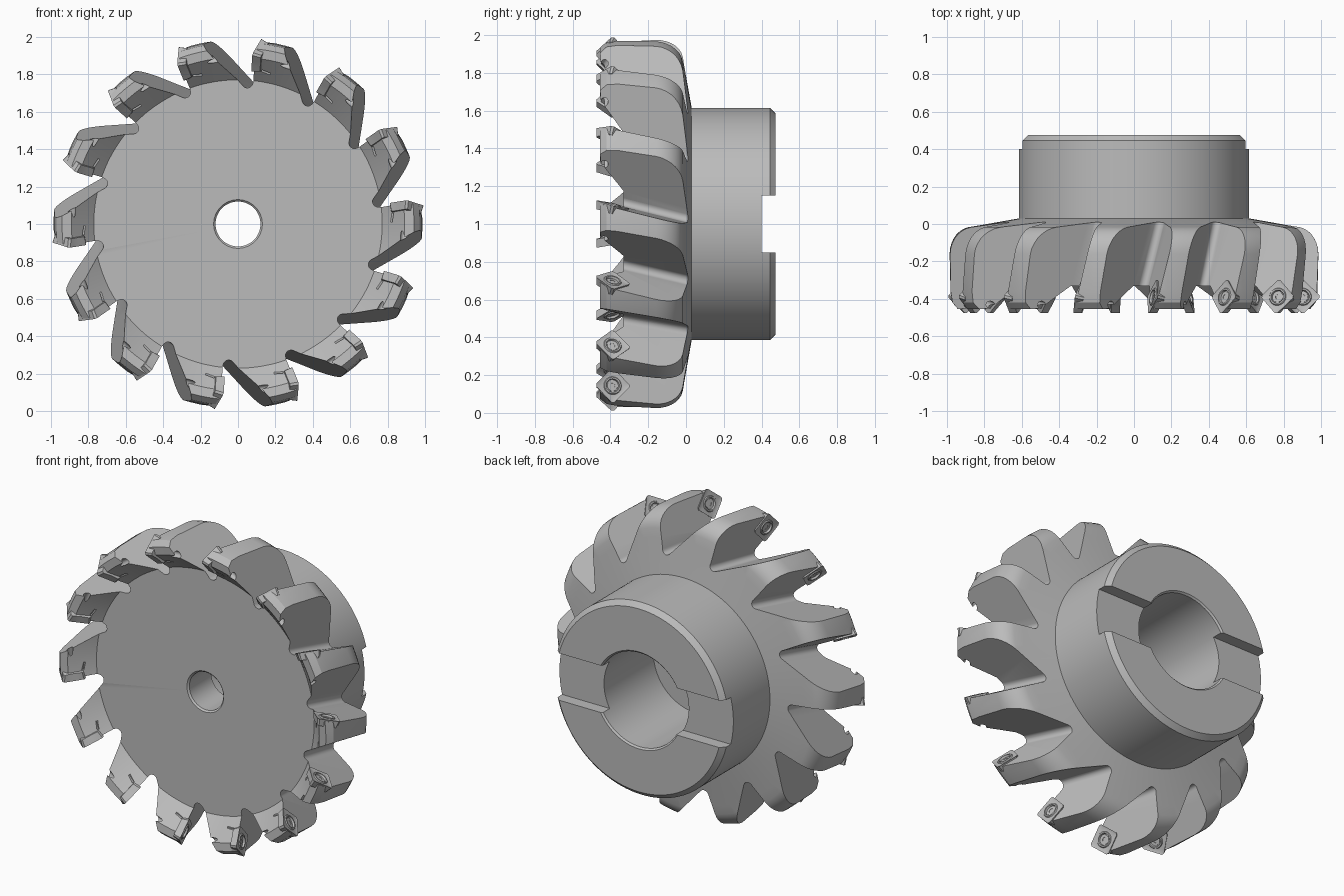
import bpy, bmesh, math
from mathutils import Matrix, Vector

if "Cube" in bpy.data.objects:
    bpy.data.objects.remove(bpy.data.objects["Cube"], do_unlink=True)

TEETH = 14
LEAN = 0.25          # sideways shift of each flute per unit of depth
RAKE = 0.18          # tilt of the cutting face from radial
FRONT = -0.45
CENTRE = Matrix.Translation((0, 0, 1))

steel = bpy.data.materials.new("steel_grey")
steel.use_nodes = True
grey = (0.5, 0.5, 0.5, 1)
steel.diffuse_color = grey
steel.node_tree.nodes["Principled BSDF"].inputs["Base Color"].default_value = grey


def finish(bm, name, helper=False):
    bmesh.ops.recalc_face_normals(bm, faces=bm.faces[:])
    mesh = bpy.data.meshes.new(name)
    bm.to_mesh(mesh)
    bm.free()
    mesh.materials.append(steel)
    obj = bpy.data.objects.new(name, mesh)
    bpy.context.collection.objects.link(obj)
    if helper:
        obj.hide_render = True
        obj.hide_viewport = True
    return obj


def bridge(bm, a, b):
    for i in range(len(a)):
        j = (i + 1) % len(a)
        bm.faces.new((a[i], a[j], b[j], b[i]))


def smooth(obj, angle):
    bpy.ops.object.select_all(action='DESELECT')
    obj.select_set(True)
    bpy.context.view_layer.objects.active = obj
    bpy.ops.object.shade_smooth_by_angle(angle=math.radians(angle))


def tooth_turn(k):
    turn = math.radians(-7 + k * 360 / TEETH)
    return CENTRE @ Matrix.Rotation(-turn, 4, 'Y')


# Turned blank: (radius, depth) outline with stepped bore
outline = [
    (0.12, -0.32), (0.13, -0.33), (0.77, -0.33), (0.87, -0.43), (0.89, -0.45),
    (0.94, -0.455), (0.97, -0.42), (0.98, -0.36), (0.985, -0.16)]
for i in range(1, 8):
    a = math.radians(i * 11.5)
    outline.append((0.865 + 0.12 * math.cos(a), -0.16 + 0.145 * math.sin(a)))
outline += [(0.83, -0.008), (0.615, 0.03), (0.615, 0.445), (0.585, 0.475),
            (0.31, 0.475), (0.3, 0.465), (0.3, -0.1), (0.12, -0.1)]
bm = bmesh.new()
SEG = TEETH * 12
rings = []
for s in range(SEG):
    a = math.tau * s / SEG
    rings.append([bm.verts.new((r * math.cos(a), y, 1 + r * math.sin(a)))
                  for r, y in outline])
for s in range(SEG):
    bridge(bm, rings[s], rings[(s + 1) % SEG])
body = finish(bm, "cutter_body")

# Flute cutters: slanted prisms between the teeth
flute = [(RAKE * 0.07, 1.07), (RAKE * -0.24, 0.76)]
for i in range(7):
    a = math.radians(-10 - i * 20)
    flute.append((-0.073 + 0.03 * math.cos(a), 0.757 + 0.03 * math.sin(a)))
flute += [(-0.33, 0.945), (-0.40, 1.0), (-0.2, 1.1)]
bm = bmesh.new()
for k in range(TEETH):
    m = tooth_turn(k)
    ends = []
    for y in (-0.6, 0.15):
        ends.append([bm.verts.new(m @ Vector((x + LEAN * (y - FRONT), y, z)))
                     for x, z in flute])
    bridge(bm, *ends)
    for end in ends:
        bm.faces.new(end)
flutes = finish(bm, "flute_cutter", True)

# Frame of the cutting face, with its origin at the insert centre
u = Vector((RAKE, 0, 1)).normalized()
n = Vector((-1, LEAN, RAKE)).normalized()
v = n.cross(u)
seat = Matrix((u, v, n)).transposed().to_4x4()
seat.translation = (-0.002, -0.39, 0.905)

# Screw holes through the teeth and thin relief slits on their fronts
bm = bmesh.new()
for k in range(TEETH):
    m = tooth_turn(k)
    bmesh.ops.create_cone(bm, cap_ends=True, segments=20, radius1=0.02, radius2=0.02,
                          depth=0.23, matrix=m @ seat @ Matrix.Translation((0, 0, -0.135)))
    bmesh.ops.create_cube(bm, size=1, matrix=m @ Matrix.Translation((0.05, -0.41, 0.822))
                          @ Matrix.Rotation(0.25, 4, 'Y')
                          @ Matrix.Diagonal((0.05, 0.07, 0.009, 1)))
holes = finish(bm, "screw_hole_cutter", True)

# Drive slot across the back of the hub
bm = bmesh.new()
bmesh.ops.create_cube(bm, size=1, matrix=Matrix.Translation((0, 0.5, 1))
                      @ Matrix.Diagonal((2, 0.2, 0.3, 1)))
slot = finish(bm, "drive_slot_cutter", True)

bpy.context.view_layer.objects.active = body
for cutter in (flutes, holes, slot):
    mod = body.modifiers.new(cutter.name, 'BOOLEAN')
    mod.operation = 'DIFFERENCE'
    mod.solver = 'EXACT'
    mod.object = cutter
    bpy.ops.object.modifier_apply(modifier=mod.name)
for cutter in (flutes, holes, slot):
    bpy.data.objects.remove(cutter, do_unlink=True)
smooth(body, 25)


# Cutting inserts: square plates on their corners with a screw in the middle
def plate(a, inset=0):
    c, s = abs(math.cos(a)), abs(math.sin(a))
    return min(0.098 / (c + s), 0.09 / max(c, s)) - inset


layers = [lambda a: (plate(a, 0.012), -0.035), lambda a: (plate(a), 0.01),
          lambda a: (plate(a, 0.012), 0.006), lambda a: (0.048, 0.006),
          lambda a: (0.044, 0.012), lambda a: (0.036, 0.012),
          lambda a: (0.031, -0.006), lambda a: (0.028, 0.002),
          lambda a: (0.014, 0.002), lambda a: (0.012, -0.012)]
N = 72
for k in range(TEETH):
    bm = bmesh.new()
    m = tooth_turn(k) @ seat
    loops = []
    for layer in layers:
        loop = []
        for i in range(N):
            a = math.tau * i / N
            r, h = layer(a)
            loop.append(bm.verts.new(m @ Vector((r * math.cos(a), r * math.sin(a), h))))
        loops.append(loop)
    for a, b in zip(loops, loops[1:]):
        bridge(bm, a, b)
    bm.faces.new(loops[0])
    bm.faces.new(loops[-1])
    smooth(finish(bm, f"cutting_insert_{k + 1}"), 25)
